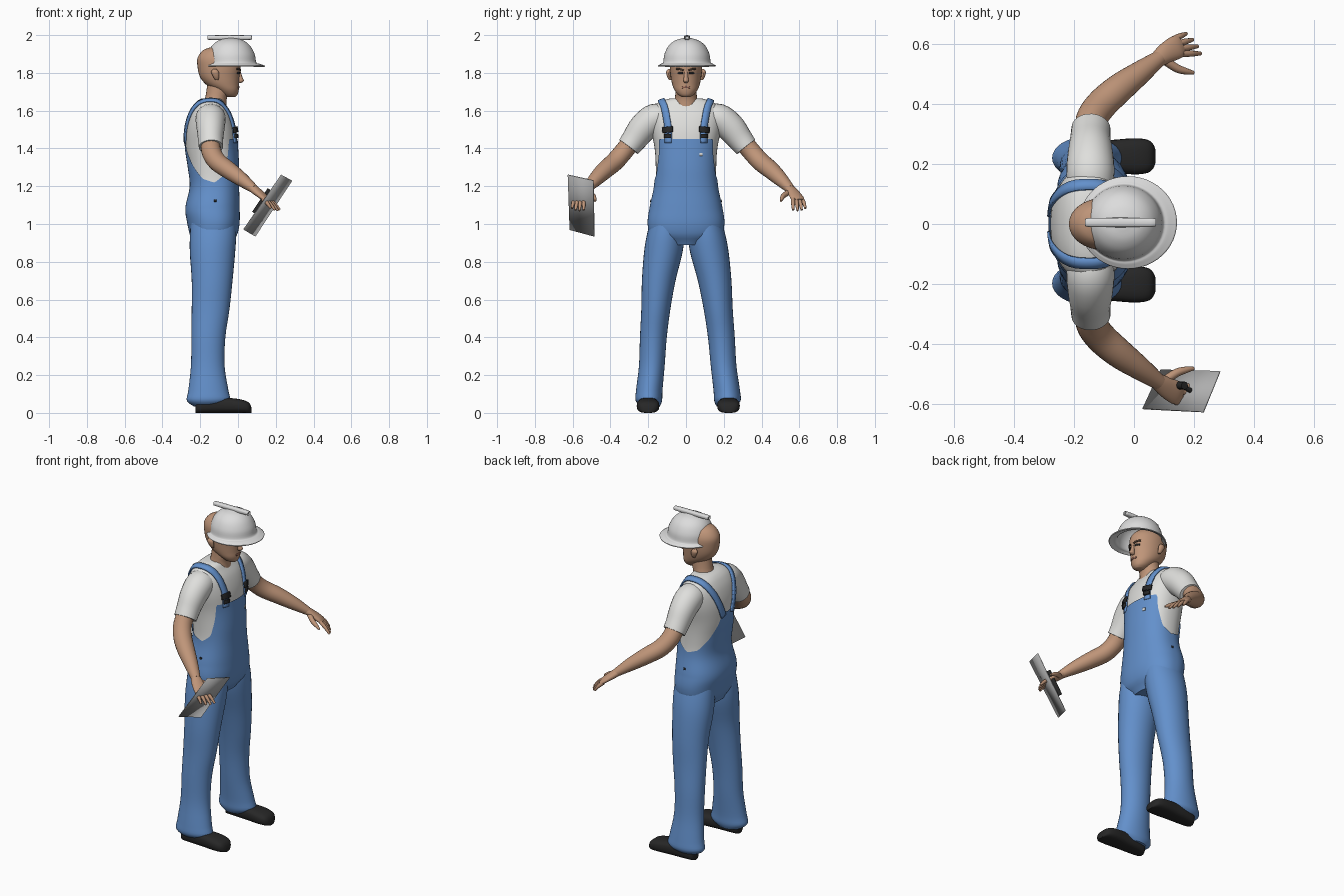
import bpy, bmesh, math
from mathutils import Vector
from mathutils.bvhtree import BVHTree

if "Cube" in bpy.data.objects:
    bpy.data.objects.remove(bpy.data.objects["Cube"])


def material(name, r, g, b):
    m = bpy.data.materials.new(name)
    m.use_nodes = True
    m.diffuse_color = (r, g, b, 1)
    m.node_tree.nodes["Principled BSDF"].inputs["Base Color"].default_value = (r, g, b, 1)
    return m


SKIN = material("skin", .52, .30, .19)
BLUE = material("denim blue", .125, .28, .60)
SHIRT = material("shirt white", .74, .74, .72)
HAT = material("helmet white", .72, .72, .72)
BLACK = material("black", .02, .02, .02)
STEEL = material("steel", .42, .42, .42)
LIPS = material("lips", .30, .13, .09)
BROWN = material("brow brown", .05, .03, .02)
Z = Vector((0, 0, 1))
X = Vector((1, 0, 0))


def finish(name, bm, mat, angle=45):
    bmesh.ops.recalc_face_normals(bm, faces=bm.faces)
    me = bpy.data.meshes.new(name)
    bm.to_mesh(me)
    bm.free()
    me.materials.append(mat)
    me.shade_smooth()
    me.set_sharp_from_angle(angle=math.radians(angle))
    ob = bpy.data.objects.new(name, me)
    bpy.context.scene.collection.objects.link(ob)
    return ob


def smooth_at(rows, u):
    """Smooth interpolation through rows at fractional index u."""
    i = min(int(u), len(rows) - 2)
    t = u - i
    a, b, c, d = (rows[max(0, min(len(rows) - 1, j))] for j in (i - 1, i, i + 1, i + 2))
    return [q + .5 * t * (r - p + t * (2 * p - 5 * q + 4 * r - s + t * (3 * (q - r) + s - p)))
            for p, q, r, s in zip(a, b, c, d)]


def resample(rows, k):
    n = (len(rows) - 1) * k
    return [smooth_at(rows, i / k) for i in range(n + 1)]


def oval(theta, e):
    c, s = math.cos(theta), math.sin(theta)
    return (math.copysign(abs(c) ** (2 / e), c), math.copysign(abs(s) ** (2 / e), s))


def bridge(bm, rings, caps=(True, True)):
    n = len(rings[0])
    for lo, hi in zip(rings, rings[1:]):
        for j in range(n):
            bm.faces.new((lo[j], lo[(j + 1) % n], hi[(j + 1) % n], hi[j]))
    for ring, cap in zip((rings[0], rings[-1]), caps):
        if cap:
            bm.faces.new(ring)


def tube(name, rows, mat, axis=None, n=24, k=4, e=2, caps=(True, True)):
    """Loft ovals along rows of (x, y, z, half width, half height)."""
    rows = resample(rows, k)
    pts = [Vector(r[:3]) for r in rows]
    bm = bmesh.new()
    rings = []
    for i, r in enumerate(rows):
        t = axis or (pts[min(i + 1, len(pts) - 1)] - pts[max(i - 1, 0)]).normalized()
        a = X if axis == Z else t.cross(Z).normalized()
        b = t.cross(a) if axis == Z else a.cross(t)
        ring = []
        for j in range(n):
            c, s = oval(2 * math.pi * j / n, e)
            ring.append(bm.verts.new(pts[i] + a * c * r[3] + b * s * r[4]))
        rings.append(ring)
    bridge(bm, rings, caps)
    return finish(name, bm, mat)


def stack(name, rows, mat, y=0, **kw):
    """Loft level ovals from rows of (z, centre x, half depth, half width)."""
    return tube(name, [(cx, y, z, rx, ry) for z, cx, rx, ry in rows], mat, axis=Z, **kw)


def surface(ob):
    me = ob.data
    return BVHTree.FromPolygons([v.co for v in me.vertices], [p.vertices[:] for p in me.polygons])


def strip(name, path, width, mat, tree, lift=.006, thick=.006):
    """Lay a flat band along a path on a surface."""
    pts = [Vector(p) for p in resample(path, 6)]
    bm = bmesh.new()
    rows = []
    for i, p in enumerate(pts):
        t = (pts[min(i + 1, len(pts) - 1)] - pts[max(i - 1, 0)]).normalized()
        co, nor, *_ = tree.find_nearest(p)
        side = t.cross(nor).normalized() * width / 2
        row = []
        for f in (-1, 0, 1):
            q, m, *_ = tree.find_nearest(co + side * f)
            row.append(bm.verts.new(q + m * lift))
        rows.append(row)
    for a, b in zip(rows, rows[1:]):
        for j in (0, 1):
            bm.faces.new((a[j], a[j + 1], b[j + 1], b[j]))
    ob = finish(name, bm, mat)
    mod = ob.modifiers.new("thickness", "SOLIDIFY")
    mod.thickness, mod.offset = thick, 0
    return ob


# Body shape shared by the shirt and the overalls: z, centre x, half depth, half width
BODY = [(.89, -.135, .09, .10), (.94, -.13, .118, .18), (1.0, -.13, .132, .197),
        (1.08, -.135, .138, .188), (1.2, -.125, .125, .164), (1.3, -.13, .13, .16),
        (1.4, -.14, .135, .166), (1.5, -.145, .132, .185), (1.58, -.148, .112, .19),
        (1.63, -.15, .085, .165), (1.655, -.145, .066, .12), (1.665, -.14, .05, .08)]
shirt = stack("shirt_body", BODY[3:], SHIRT, n=48, e=2.3)
shirt_tree = surface(shirt)

# Overalls: bib at the front, low at the sides, rising to a point at the back
EDGE = [(0, 1.45), (50, 1.45), (56, 1.37), (70, 1.26), (90, 1.22), (115, 1.24),
        (140, 1.31), (158, 1.39), (168, 1.46), (180, 1.45)]


def edge_height(deg):
    for (a, za), (b, zb) in zip(EDGE, EDGE[1:]):
        if deg <= b:
            return za + (zb - za) * (deg - a) / (b - a)
    return EDGE[-1][1]


def body_at(z):
    for i, (lo, hi) in enumerate(zip(BODY, BODY[1:])):
        if z <= hi[0]:
            return smooth_at(BODY, i + (z - lo[0]) / (hi[0] - lo[0]))


bm = bmesh.new()
rings = []
COLS, ROWS = 120, 36
for i in range(ROWS + 1):
    ring = []
    for j in range(COLS):
        th = 2 * math.pi * j / COLS
        deg = math.degrees(th)
        z = BODY[0][0] + (edge_height(min(deg, 360 - deg)) - BODY[0][0]) * i / ROWS
        _, cx, rx, ry = body_at(z)
        c, s = oval(th, 2.3)
        ring.append(bm.verts.new((cx + c * (rx + .006), s * (ry + .006), z)))
    rings.append(ring)
bridge(bm, rings, (True, False))
overalls = finish("overalls_body", bm, BLUE)
overall_tree = surface(overalls)

# Head and neck
stack("neck", [(1.6, -.13, .07, .075), (1.66, -.118, .058, .06), (1.7, -.108, .06, .056),
               (1.76, -.1, .06, .055)], SKIN)
head = stack("head", [(1.672, -.04, .025, .022), (1.685, -.045, .042, .042), (1.71, -.06, .064, .061),
                      (1.74, -.083, .088, .073), (1.78, -.097, .105, .081), (1.83, -.1, .114, .086),
                      (1.88, -.105, .109, .083), (1.92, -.11, .074, .06), (1.937, -.11, .03, .025)],
             SKIN, n=32)
head_tree = surface(head)
tube("nose", [(.004, 0, 1.81, .009, .009), (.012, 0, 1.775, .012, .012), (.014, 0, 1.757, .017, .014),
              (.006, 0, 1.747, .011, .008)], SKIN, axis=Z, n=12)
strip("mouth", [(.01, -.024, 1.722), (.02, 0, 1.725), (.01, .024, 1.722)], .009, LIPS, head_tree, .001, .004)

# Hard hat
hat = stack("helmet", [(1.838, -.02, .163, .154), (1.848, -.028, .143, .138), (1.856, -.034, .131, .126),
                       (1.9, -.036, .124, .119), (1.945, -.037, .1, .096), (1.973, -.037, .064, .06),
                       (1.984, -.037, .02, .02)], HAT, y=.005, n=48, caps=(False, True))
shell = hat.modifiers.new("shell", "SOLIDIFY")
shell.thickness = .006
tube("helmet_ridge", [(-.155, .005, 1.986, .008, .008), (-.145, .005, 1.987, .015, .012),
                      (.055, .005, 1.987, .015, .012), (.066, .005, 1.986, .008, .008)],
     HAT, axis=X, n=16, e=3)

# Paired parts; the right arm reaches slightly less far
for side, s in (("left", 1), ("right", -1)):
    def arm(part, rows, mat, **kw):
        reach = 1 if s > 0 else -.955
        return tube(side + "_" + part, [(r[0], r[1] * reach, *r[2:]) for r in rows], mat, **kw)

    def band(part, rows, *args):
        return strip(side + "_" + part, [(x, y * s, z) for x, y, z in rows], *args)

    # Face details
    tube(side + "_ear", [(-.112, s * .084, 1.762, .008, .006), (-.116, s * .09, 1.78, .016, .01),
                         (-.122, s * .093, 1.805, .02, .012), (-.122, s * .09, 1.82, .009, .006)],
         SKIN, axis=Z, n=12)
    band("brow", [(.02, .014, 1.812), (.01, .035, 1.82), (0, .06, 1.82)], .009, BROWN, head_tree, .002, .005)
    band("eye", [(.02, .02, 1.797), (.01, .034, 1.799), (0, .048, 1.797)], .009, BLACK, head_tree, .001, .004)

    # Sleeve, arm and hand
    arm("sleeve", [(-.145, .1, 1.565, .07, .06), (-.145, .17, 1.56, .08, .078), (-.145, .235, 1.512, .075, .077),
                   (-.145, .285, 1.45, .067, .068), (-.143, .318, 1.408, .065, .062)], SHIRT)
    arm("arm", [(-.145, .29, 1.45, .05, .05), (-.142, .345, 1.385, .052, .05), (-.11, .395, 1.33, .052, .049),
                (-.05, .45, 1.285, .049, .046), (.02, .503, 1.235, .039, .037), (.085, .552, 1.185, .026, .023)], SKIN)
    arm("palm", [(.075, .544, 1.192, .026, .023), (.105, .567, 1.168, .034, .02), (.14, .587, 1.14, .039, .016),
                 (.158, .595, 1.125, .034, .01)], SKIN)
    for name, off, short in (("little", -.028, .8), ("ring", -.009, .95), ("middle", .009, 1), ("index", .028, .95)):
        x, y = .145 + .52 * off, .59 - .85 * off
        dx, dy = (.06 + .2 * off) * short, (.012 - .4 * off) * short
        arm(name + "_finger", [(x, y, 1.133, .011, .011), (x + dx * .55, y + dy * .6, 1.133 - .028 * short, .01, .01),
                               (x + dx, y + dy, 1.133 - .062 * short, .006, .006)], SKIN, n=10)
    arm("thumb", [(.095, .55, 1.172, .015, .015), (.14, .519, 1.152, .014, .014),
                  (.172, .508, 1.137, .011, .011), (.198, .503, 1.122, .006, .006)], SKIN, n=10)

    # Trouser leg and shoe
    leg = [(.035, -.165, .2, .07, .05), (.065, -.157, .208, .114, .07), (.12, -.157, .205, .106, .07),
           (.25, -.16, .19, .089, .068), (.4, -.157, .18, .09, .071), (.55, -.145, .165, .1, .077),
           (.7, -.137, .148, .108, .089), (.85, -.135, .122, .12, .102), (.95, -.132, .108, .122, .098),
           (1.06, -.132, .095, .115, .08)]
    tube(side + "_trouser_leg", [(cx, s * cy + .012 * (1 - z), z, rx, ry) for z, cx, cy, rx, ry in leg],
         BLUE, axis=Z, n=32)
    shoe_y = s * .213 + .012
    tube(side + "_shoe", [(x, shoe_y, h, w, h) for x, w, h in (
        (-.226, .02, .02), (-.212, .04, .034), (-.15, .05, .042), (-.08, .054, .041), (0, .06, .037),
        (.045, .055, .031), (.064, .04, .023), (.072, .02, .012))], BLACK, axis=X, e=2.8)

    # Strap over the shoulder, buckle and side button
    band("strap", [(0, .1, 1.43), (-.01, .1, 1.52), (-.055, .113, 1.61), (-.1, .128, 1.65), (-.16, .132, 1.66),
                   (-.22, .12, 1.63), (-.265, .085, 1.55), (-.285, .04, 1.43)], .036, BLUE, shirt_tree, .007, .009)
    band("buckle", [(0, .1, 1.455), (0, .1, 1.478)], .034, BLACK, shirt_tree, .015, .01)
    band("buckle_clip", [(0, .1, 1.485), (-.01, .1, 1.515)], .054, BLACK, shirt_tree, .015, .01)
    band("hip_button", [(-.12, .2, 1.12), (-.12, .2, 1.132)], .012, BLACK, overall_tree, .002, .004)

strip("bib_tag", [(.02, .078, 1.37), (.02, .098, 1.37)], .016, SHIRT, overall_tree, .002, .004)

# Plastering trowel: plate, grip and two posts
corners = [Vector(c) for c in ((.23, -.625, 1.26), (.285, -.49, 1.23), (.09, -.485, .935), (.03, -.615, .97))]
mid = sum(corners, Vector()) / 4
along = (corners[1] - corners[2]).normalized()
normal = (corners[1] - corners[0]).cross(corners[2] - corners[1]).normalized()
bm = bmesh.new()
bm.faces.new([bm.verts.new(c) for c in corners])
plate = finish("trowel_plate", bm, STEEL)
mod = plate.modifiers.new("thickness", "SOLIDIFY")
mod.thickness, mod.offset = .006, 0
grip = mid + normal * .042
tube("trowel_grip", [(*(grip + along * d), .013, .013) for d in (-.075, 0, .075)], BLACK, n=12)
for i, d in enumerate((-.055, .055)):
    tube(f"trowel_post_{i + 1}", [(*(mid + along * d + normal * h), .008, .008) for h in (0, .04)], BLACK, n=10)
